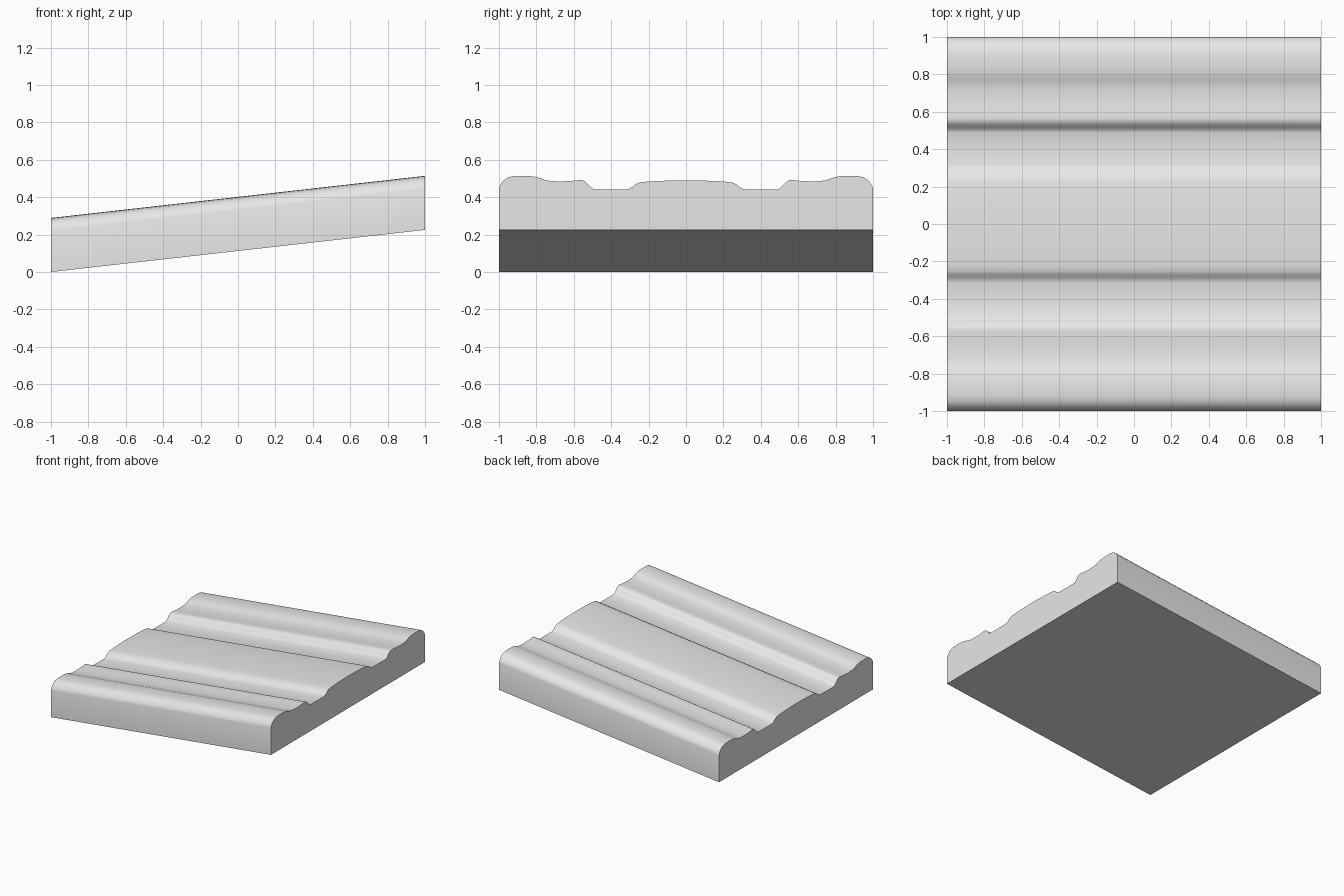
import bpy, bmesh, math

if "Cube" in bpy.data.objects:
    bpy.data.objects.remove(bpy.data.objects["Cube"])

HALF, RISE = 1.0, 0.225

# Half of the moulding cross-section: (distance from centre, height above underside)
half_profile = [
    (0.0, 0.265), (0.08, 0.264), (0.16, 0.261), (0.22, 0.257), (0.25, 0.253),
    (0.27, 0.243), (0.285, 0.230), (0.30, 0.221), (0.315, 0.217), (0.40, 0.217),
    (0.49, 0.217), (0.505, 0.224), (0.52, 0.241), (0.535, 0.256), (0.55, 0.265),
    (0.565, 0.267), (0.61, 0.262), (0.67, 0.259), (0.72, 0.261), (0.75, 0.266),
    (0.775, 0.275), (0.80, 0.283), (0.83, 0.287), (0.87, 0.289), (0.92, 0.287),
    (0.95, 0.281), (0.97, 0.268), (0.985, 0.252), (0.995, 0.236), (1.0, 0.220),
    (1.0, 0.0),
]
loop = half_profile[::-1] + [(-y, z) for y, z in half_profile[1:]]

# Moulding block: the cross-section swept along x, rising to the right
bm = bmesh.new()
left = [bm.verts.new((-HALF, y, z)) for y, z in loop]
right = [bm.verts.new((HALF, y, z + RISE)) for y, z in loop]
n = len(loop)
for i in range(n):
    j = (i + 1) % n
    bm.faces.new((left[i], left[j], right[j], right[i]))
bm.faces.new(left)
bm.faces.new(right)
bmesh.ops.recalc_face_normals(bm, faces=bm.faces)
mesh = bpy.data.meshes.new("moulding")
bm.to_mesh(mesh)
bm.free()

moulding = bpy.data.objects.new("moulding", mesh)
bpy.context.collection.objects.link(moulding)
grey = bpy.data.materials.new("light grey")
grey.diffuse_color = (0.8, 0.8, 0.8, 1.0)
grey.use_nodes = True
grey.node_tree.nodes["Principled BSDF"].inputs["Base Color"].default_value = grey.diffuse_color
mesh.materials.append(grey)

# Smooth contours with crisp block edges
bpy.context.view_layer.objects.active = moulding
moulding.select_set(True)
bpy.ops.object.shade_smooth_by_angle(angle=math.radians(50))
